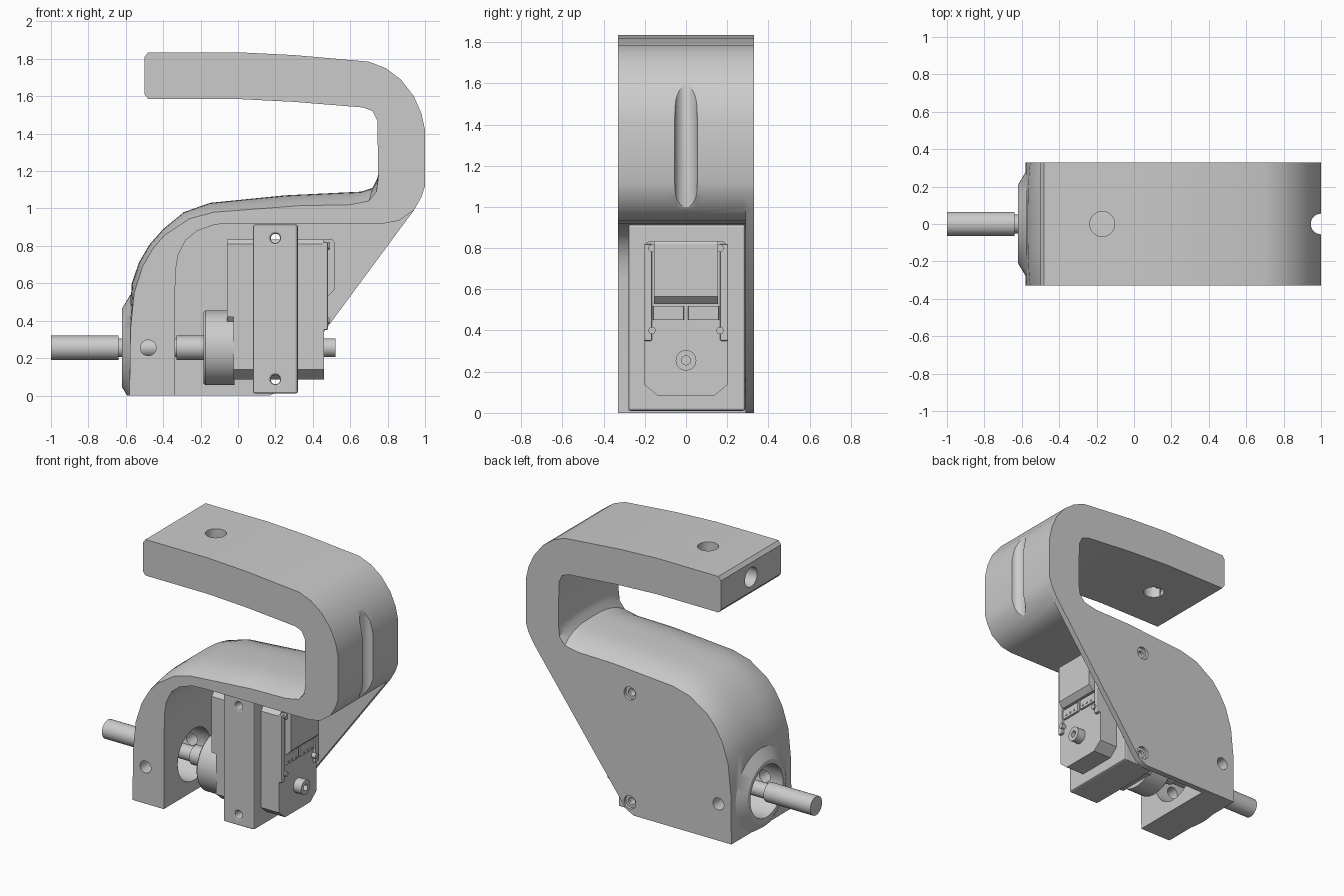
import bpy, bmesh, math
from mathutils import Vector

cube = bpy.data.objects.get("Cube")
if cube:
    bpy.data.objects.remove(cube)

HALF = 0.33      # half depth of the bracket
AXLE = 0.255     # height of the shaft axis


def finish(name, bm):
    bmesh.ops.recalc_face_normals(bm, faces=bm.faces)
    mesh = bpy.data.meshes.new(name)
    bm.to_mesh(mesh)
    bm.free()
    obj = bpy.data.objects.new(name, mesh)
    bpy.context.collection.objects.link(obj)
    return obj


def loft(name, rings):
    """Closed solid through a row of equal-length point rings."""
    bm = bmesh.new()
    rows = [[bm.verts.new(p) for p in ring] for ring in rings]
    for a, b in zip(rows, rows[1:]):
        for i in range(len(a)):
            j = (i + 1) % len(a)
            bm.faces.new((a[i], a[j], b[j], b[i]))
    bm.faces.new(rows[0])
    bm.faces.new(rows[-1])
    return finish(name, bm)


def prism(name, pts, start, end, axis):
    def place(d):
        return [(d, u, v) if axis == "x" else (u, d, v) for u, v in pts]
    return loft(name, [place(start), place(end)])


def turned(name, profile, axis="x", centre=(0, 0, AXLE), sides=32):
    """Solid of revolution from (distance along axis, radius) pairs."""
    k = "xyz".index(axis)
    rings = []
    for d, r in profile:
        ring = []
        for i in range(sides):
            t = math.tau * i / sides
            p = Vector((0, 0, 0))
            p[k], p[(k + 1) % 3], p[(k + 2) % 3] = d, r * math.cos(t), r * math.sin(t)
            ring.append(p + Vector(centre))
        rings.append(ring)
    return loft(name, rings)


def box(name, lo, hi, bevel=0):
    (x, y, z), (p, q, s) = lo, hi
    obj = prism(name, [(y, z), (q, z), (q, s), (y, s)], x, p, "x")
    if bevel:
        mod = obj.modifiers.new("Bevel", "BEVEL")
        mod.width, mod.segments = bevel, 2
    return obj


def combine(obj, tool, operation="DIFFERENCE"):
    tool.hide_render = True
    mod = obj.modifiers.new("Boolean", "BOOLEAN")
    mod.object, mod.operation, mod.solver = tool, operation, "EXACT"
    bpy.context.view_layer.objects.active = obj
    bpy.ops.object.modifier_apply(modifier=mod.name)
    bpy.data.objects.remove(tool)


def smooth(obj):
    bpy.ops.object.select_all(action="DESELECT")
    obj.select_set(True)
    bpy.context.view_layer.objects.active = obj
    bpy.ops.object.shade_smooth_by_angle(angle=math.radians(28))


# Bracket outline: hook arm, spine and sloping rear plate
hook = [(0.745, 1.47), (0.72, 1.52), (0.67, 1.54), (0.3, 1.57), (0, 1.585),
        (-0.48, 1.585), (-0.5, 1.61), (-0.5, 1.81), (-0.48, 1.835), (0, 1.835),
        (0.3, 1.82), (0.7, 1.785), (0.79, 1.75), (0.87, 1.69), (0.94, 1.6),
        (0.98, 1.51), (1, 1.42), (1, 1.12), (0.98, 1.06), (0.94, 0.99),
        (0.23, 0.03), (0.17, 0)]
# Crowned back of the lower arm: edge line and centre line
edge = [(-0.58, 0), (-0.575, 0.35), (-0.555, 0.55), (-0.51, 0.69), (-0.455, 0.785),
        (-0.395, 0.855), (-0.26, 0.945), (-0.13, 0.98), (0.33, 1.015),
        (0.6, 1.02), (0.7, 1.04), (0.74, 1.09), (0.75, 1.17)]
crown = [(-0.58, 0), (-0.58, 0.4), (-0.568, 0.6), (-0.53, 0.71), (-0.475, 0.805),
         (-0.4, 0.89), (-0.29, 0.98), (-0.15, 1.03), (0.25, 1.07),
         (0.66, 1.09), (0.72, 1.11), (0.74, 1.15), (0.75, 1.18)]

rings = []
steps = 14
for i in range(steps + 1):
    s = 2 * i / steps - 1
    lift = 1 - abs(s) ** 3
    run = [Vector(a).lerp(Vector(b), lift) for a, b in zip(edge, crown)]
    rings.append([(x, s * HALF, z) for x, z in run + hook])
bracket = loft("bracket", rings)

# Conical bearing boss, trimmed at the base
boss = turned("boss", [(-0.62, 0.21), (-0.575, 0.285), (-0.45, 0.285)], sides=40)
combine(boss, box("base_cutter", (-1, -1, -1), (1, 1, 0)))
combine(bracket, boss, "UNION")

# Open cavity in front of the rear plate
cavity = [(-0.34, -0.1), (-0.335, 0.66), (-0.32, 0.75), (-0.28, 0.83), (-0.22, 0.88),
          (-0.12, 0.915), (0, 0.92), (0.78, 0.92), (0.86, 0.935), (0.94, 0.99),
          (1.2, 0.99), (1.2, -0.1)]
combine(bracket, prism("cavity_cutter", cavity, -0.5, 0.29, "y"))

# Shaft opening, finger groove and arm holes
combine(bracket, turned("shaft_cutter", [(-0.8, 0.18), (-0.3, 0.18)]))
combine(bracket, turned("groove_cutter", [(0.8, 0.055), (1.75, 0.055)], "z", (1, 0, 0)))
combine(bracket, turned("arm_cutter", [(1.4, 0.067), (2, 0.067)], "z", (-0.17, 0, 0)))
combine(bracket, turned("end_cutter", [(-0.7, 0.067), (-0.17, 0.067)], "x", (0, 0, 1.71)))

# Screw holes through the bracket
SCREWS = (0.085, 0.84)
combine(bracket, turned("side_cutter", [(-0.5, 0.042), (0.5, 0.042)], "y", (-0.48, 0, AXLE)))
for z in SCREWS:
    stepped = [(0.2, 0.025), (0.31, 0.025), (0.31, 0.045), (0.5, 0.045)]
    combine(bracket, turned("screw_cutter", stepped, "y", (0.2, 0, z)))
smooth(bracket)

# Mounting flange around the motor
flange = box("mounting_flange", (0.08, -0.28, 0.01), (0.32, 0.288, 0.915))
for z in SCREWS:
    combine(flange, turned("flange_cutter", [(-0.5, 0.025), (0.5, 0.025)], "y", (0.2, 0, z)))
mod = flange.modifiers.new("Bevel", "BEVEL")
mod.width, mod.segments, mod.limit_method = 0.012, 2, "ANGLE"

# Motor case: lower gearbox and taller upper shell
half = [(0.14, 0.085), (0.205, 0.14), (0.205, 0.4), (0.205, 0.81), (0.18, 0.835)]
section = half + [(-y, z) for y, z in reversed(half)]
prism("motor_case", section, -0.025, 0.46, "x")
half = [(0.11, 0.36), (0.16, 0.42), (0.205, 0.42), (0.205, 0.81), (0.18, 0.835)]
section = half + [(-y, z) for y, z in reversed(half)]
prism("case_cap", section, -0.06, -0.02, "x")
for side, name in ((1, "left"), (-1, "right")):
    box(name + "_case_rail", (0.45, side * 0.185 - 0.02, 0.35),
        (0.48, side * 0.185 + 0.02, 0.82), 0.006)
    box(name + "_connector", (0.45, side * 0.085 - 0.075, 0.45),
        (0.475, side * 0.085 + 0.075, 0.52), 0.004)
    for y in (0.045, 0.085, 0.125):
        box(name + "_pin", (0.47, side * y - 0.005, 0.465), (0.48, side * y + 0.005, 0.475))
    for z in (0.4, 0.8):
        smooth(turned(name + "_case_screw", [(0.45, 0.018), (0.49, 0.018)],
                      "x", (0, side * 0.165, z), 16))
cover = [(0.44, 0.53), (0.48, 0.53), (0.515, 0.565), (0.515, 0.82), (0.505, 0.835), (0.44, 0.835)]
prism("rear_cover", cover, -0.155, 0.155, "y")

# Output horn, main shaft and rear idler stub
smooth(turned("output_horn", [(-0.185, 0.19), (-0.175, 0.2), (-0.02, 0.2)], sides=48))
shaft = [(-1, 0.065), (-0.64, 0.065), (-0.64, 0.05), (-0.33, 0.05),
         (-0.33, 0.065), (-0.18, 0.065)]
smooth(turned("drive_shaft", shaft))
stub = turned("idler_stub", [(0.45, 0.05), (0.52, 0.05)])
combine(stub, turned("stub_cutter", [(0.49, 0.022), (0.6, 0.022)]))
smooth(stub)
